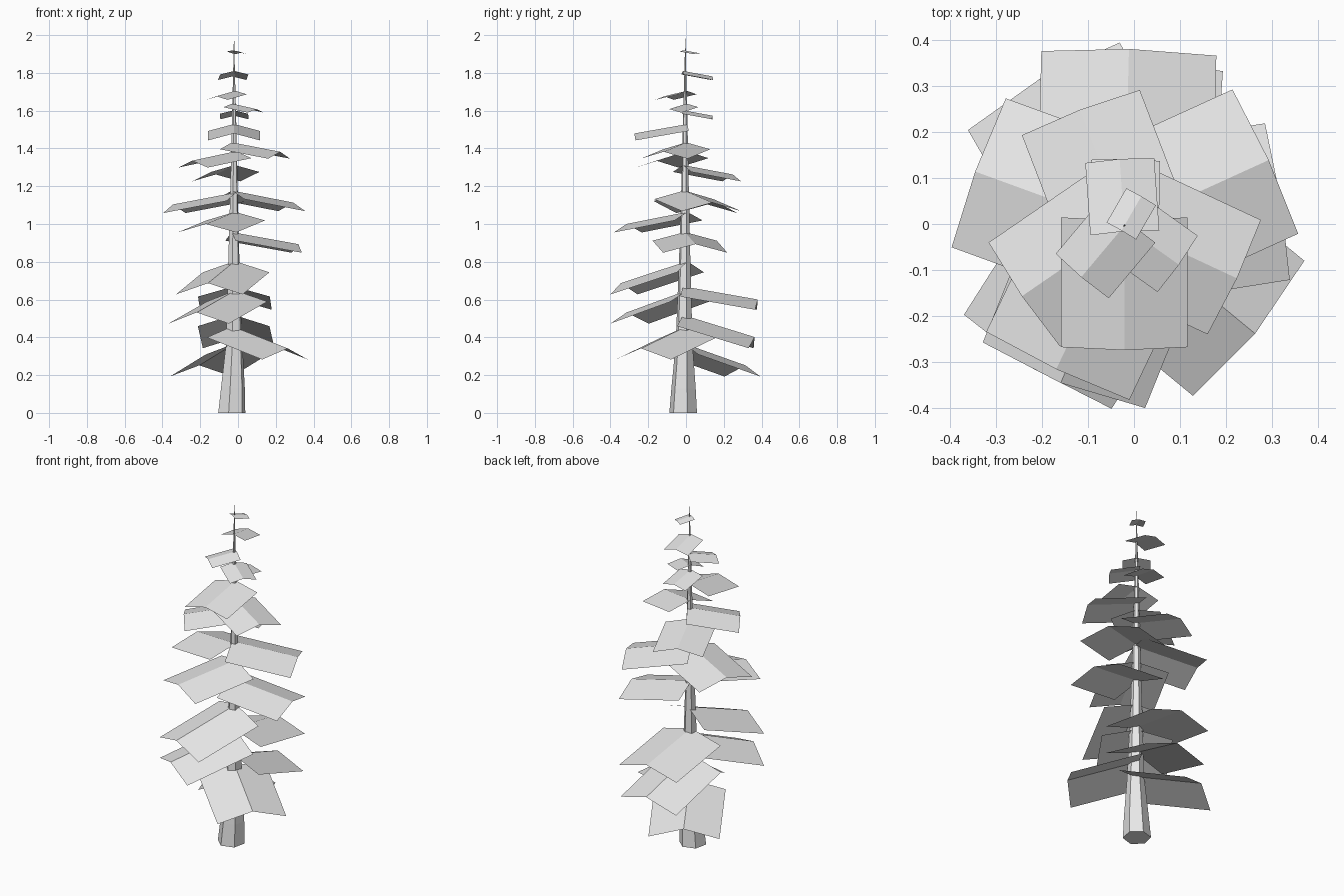
import bpy
from math import radians, sin, cos, pi
from mathutils import Vector, Matrix

if "Cube" in bpy.data.objects:
    bpy.data.objects.remove(bpy.data.objects["Cube"])

grey = bpy.data.materials.new("light_grey")
grey.use_nodes = True
colour = (0.8, 0.8, 0.8, 1)
grey.diffuse_color = colour
grey.node_tree.nodes["Principled BSDF"].inputs["Base Color"].default_value = colour


def add_mesh(name, verts, faces):
    mesh = bpy.data.meshes.new(name)
    mesh.from_pydata(verts, [], faces)
    mesh.materials.append(grey)
    obj = bpy.data.objects.new(name, mesh)
    bpy.context.collection.objects.link(obj)
    return obj


# Trunk: six-sided, flared at the root, tapering to a needle tip
SIDES = 6
rings = [  # height, radius, centre x, centre y
    (0, .075, -.033, -.015), (.13, .066, -.027, -.013), (.36, .046, -.02, -.01),
    (.8, .031, -.022, -.007), (1.2, .02, -.021, -.005), (1.55, .012, -.021, -.004),
    (1.8, .005, -.021, -.004), (2, .0005, -.021, -.003)]
verts = [(cx + r * cos(2 * pi * i / SIDES + .3), cy + r * sin(2 * pi * i / SIDES + .3), z)
         for z, r, cx, cy in rings for i in range(SIDES)]
faces = [tuple(reversed(range(SIDES)))]
for k in range(len(rings) - 1):
    for i in range(SIDES):
        a, b = k * SIDES + i, k * SIDES + (i + 1) % SIDES
        faces.append((a, b, b + SIDES, a + SIDES))
faces.append(tuple(range(len(verts) - SIDES, len(verts))))
add_mesh("trunk", verts, faces)


# Branch: a sheet folded along its ridge, drooping away from the trunk
def branch(name, azimuth, height, length, half_width, droop, fold):
    start = -.012
    pitch = Matrix.Rotation(droop / length, 4, 'Y')
    turn = Matrix.Rotation(radians(azimuth), 4, 'Z')
    place = Matrix.Translation((-.021, -.004, height)) @ turn @ pitch
    points = [place @ Vector((x, side * half_width, -fold * abs(side)))
              for x in (start, length) for side in (1, 0, -1)]
    add_mesh(name, points, [(0, 1, 4, 3), (1, 2, 5, 4)])


# Tiers share size and slope: length, half width, droop, fold, [(azimuth, height)]
tiers = {
    "tip": (.075, .037, .012, .007, [(60, 1.918)]),
    "crown": (.148, .075, .027, .019,
              [(94, 1.808), (230, 1.703), (-35.5, 1.635), (89, 1.6)]),
    "upper": (.274, .137, .048, .037,
              [(270, 1.527), (-25, 1.43), (214.5, 1.383), (111, 1.31)]),
    "middle": (.35, .172, .062, .046,
               [(24.5, 1.175), (160, 1.165), (244.6, 1.062), (9, .955)]),
    "lower": (.385, .19, .115, .062,
              [(248, .8), (237.5, .645), (86, .515), (-39.5, .455), (120, .365)]),
    "rear_lower": (.39, .19, .068, .055, [(88.5, .668)]),
}
for tier, (length, half_width, droop, fold, spots) in tiers.items():
    for n, (azimuth, height) in enumerate(spots, 1):
        branch(f"{tier}_branch_{n}", azimuth, height, length, half_width, droop, fold)
